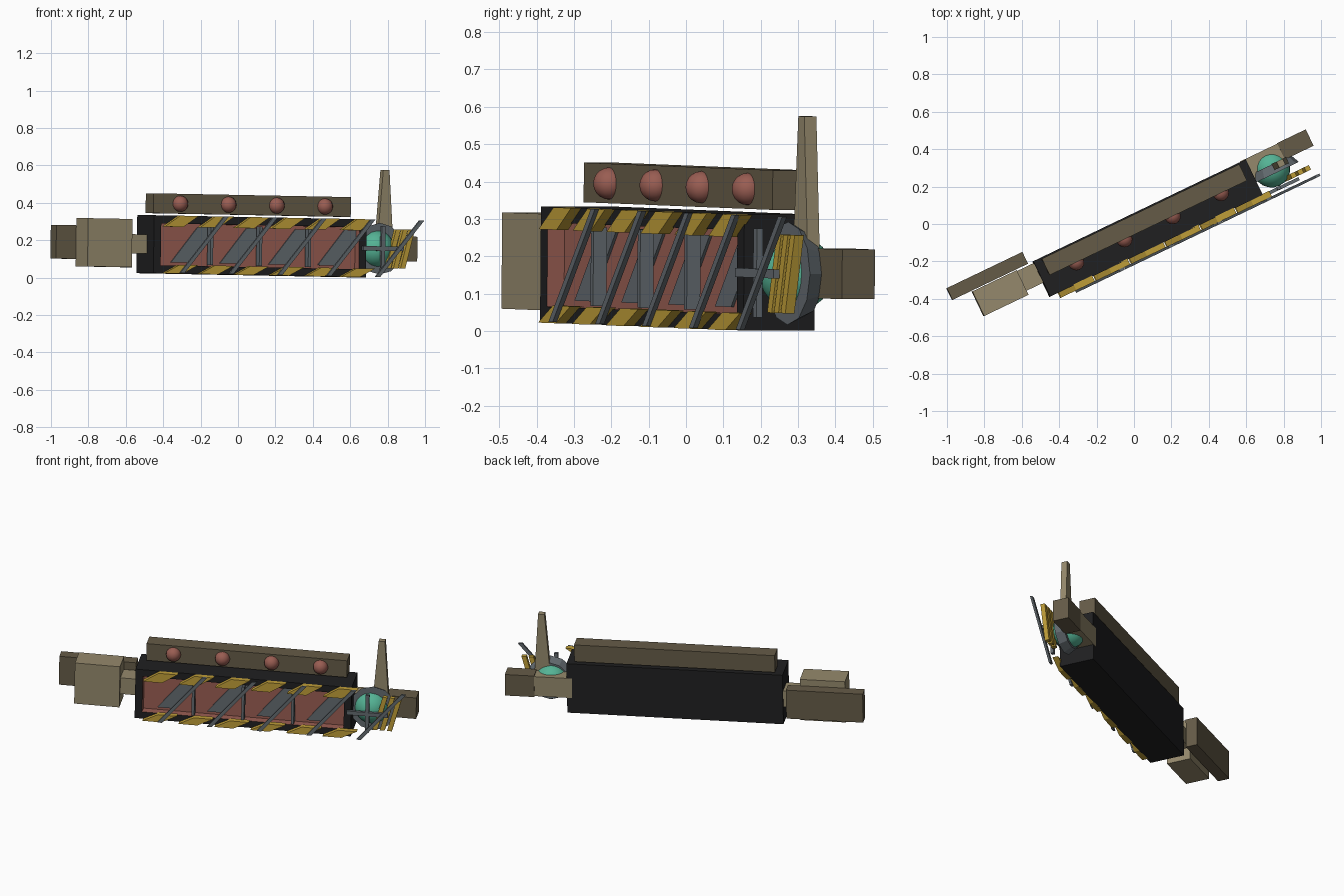
import bpy, bmesh, math
from mathutils import Matrix, Vector

old = bpy.data.objects.get("Cube")
if old:
    bpy.data.objects.remove(old, do_unlink=True)

# Everything is built along a straight axis, then turned and tilted slightly
FRAME = (Matrix.Translation((0.0725, -0.0225, 0.1675))
         @ Matrix.Rotation(math.radians(25.6), 4, 'Z')
         @ Matrix.Rotation(math.radians(1.0), 4, 'Y'))


def material(name, rgb):
    m = bpy.data.materials.new(name)
    m.use_nodes = True
    color = (*rgb, 1.0)
    m.diffuse_color = color
    bsdf = next(n for n in m.node_tree.nodes if n.type == 'BSDF_PRINCIPLED')
    bsdf.inputs["Base Color"].default_value = color
    return m


BLACK = material("black", (0.014, 0.014, 0.015))
TAN = material("tan", (0.30, 0.25, 0.15))
BROWN = material("dark brown", (0.13, 0.105, 0.063))
YELLOW = material("yellow", (0.52, 0.34, 0.04))
RED = material("dull red", (0.32, 0.11, 0.085))
GREY = material("steel grey", (0.125, 0.145, 0.16))
TEAL = material("teal", (0.09, 0.45, 0.30))


def finish(name, bm, *mats):
    bmesh.ops.recalc_face_normals(bm, faces=bm.faces)
    mesh = bpy.data.meshes.new(name)
    bm.to_mesh(mesh)
    bm.free()
    for m in mats:
        mesh.materials.append(m)
    obj = bpy.data.objects.new(name, mesh)
    bpy.context.collection.objects.link(obj)
    obj.matrix_world = FRAME
    return obj


def block_mesh(u, v, w, skew=0.0, taper=1.0):
    """Box between three (low, high) ranges; the top may be shifted or narrowed along u."""
    bm = bmesh.new()
    bmesh.ops.create_cube(bm, size=1.0)
    mid = Vector([sum(r) / 2 for r in (u, v, w)])
    size = Vector([r[1] - r[0] for r in (u, v, w)])
    for vert in bm.verts:
        top = vert.co.z > 0
        vert.co = mid + vert.co * size
        if top:
            vert.co.x = mid.x + (vert.co.x - mid.x) * taper + skew
    return bm


def block(name, mat, u, v, w, skew=0.0, taper=1.0):
    return finish(name, block_mesh(u, v, w, skew, taper), mat)


def ball(name, mat, center, radius, segments, rings):
    bm = bmesh.new()
    bmesh.ops.create_uvsphere(bm, u_segments=segments, v_segments=rings, radius=radius,
                              matrix=Matrix.Translation(center))
    for f in bm.faces:
        f.smooth = True
    return finish(name, bm, mat)


# Main body with a red-lined recess in its front
bm = block_mesh((-0.63, 0.63), (-0.105, 0.105), (-0.155, 0.155))
bm.normal_update()
front = min(bm.faces, key=lambda f: f.calc_center_median().y)
bmesh.ops.inset_region(bm, faces=[front], thickness=0.06)
walls = bmesh.ops.inset_individual(bm, faces=[front], thickness=0.001, depth=-0.05)["faces"]
for f in [front, *walls]:
    f.material_index = 1
finish("body", bm, BLACK, RED)

# Top rail with round lamps
block("top_rail", BROWN, (-0.585, 0.585), (0.0, 0.097), (0.167, 0.273))
for i in range(4):
    ball(f"rail_lamp_{i + 1}", RED, (-0.427 + 0.286 * i, 0, 0.22), 0.043, 16, 10)

# Slanted hazard stripes above and below the recess
for i in range(6):
    u = -0.58 + 0.21 * i
    for side, w in (("top", (0.095, 0.155)), ("bottom", (-0.155, -0.108))):
        block(f"{side}_stripe_{i + 1}", YELLOW, (u, u + 0.11), (-0.135, -0.1), w, skew=0.09)

# Slanted plates and upright posts inside the recess
for i in range(4):
    u = -0.376 + 0.29 * i
    block(f"slanted_plate_{i + 1}", GREY, (u - 0.13, u - 0.03), (-0.063, -0.05),
          (-0.095, 0.095), skew=0.155)
for i in range(3):
    u = -0.29 + 0.29 * i
    block(f"post_{i + 1}", GREY, (u - 0.008, u + 0.008), (-0.115, -0.075), (-0.105, 0.105))

# Long diagonal rods across the front
for i in range(5):
    u = -0.491 + 0.29 * i
    block(f"diagonal_rod_{i + 1}", GREY, (u, u + 0.026), (-0.147, -0.133),
          (-0.152, 0.155), skew=0.257)

# Tail blocks on the right end
block("tail_connector", TAN, (-0.75, -0.6), (-0.022, 0.095), (-0.05, 0.052))
block("tail_block", TAN, (-0.993, -0.73), (-0.046, 0.1), (-0.125, 0.133))
block("tail_back_plate", BROWN, (-1.108, -0.66), (0.105, 0.175), (-0.085, 0.095))

# Nose blocks and fin on the left end
block("nose_connector", TAN, (0.6, 0.835), (-0.02, 0.108), (-0.06, 0.063))
block("nose_block", BROWN, (0.82, 0.99), (0.014, 0.111), (-0.065, 0.068))
block("fin", TAN, (0.735, 0.837), (-0.013, 0.023), (-0.02, 0.421), taper=0.36)

# Faceted dish with a teal dome
bm = bmesh.new()
bmesh.ops.create_cone(bm, cap_ends=True, segments=12, radius1=0.138, radius2=0.115, depth=0.05,
                      matrix=Matrix.Translation((0.745, -0.005, 0))
                      @ Matrix.Rotation(math.radians(-90), 4, 'X'))
finish("dish", bm, GREY)
ball("dish_dome", TEAL, (0.735, 0.0, 0.0), 0.1, 20, 12)

# Yellow bars and grey cross in front of the dish
for i in range(3):
    u = 0.755 + 0.042 * i
    block(f"dish_bar_{i + 1}", YELLOW, (u, u + 0.028), (-0.095, -0.068), (-0.105, 0.105), skew=0.055)
block("cross_upright", GREY, (0.714, 0.736), (-0.118, -0.1), (-0.118, 0.12))
block("cross_arm", GREY, (0.605, 0.845), (-0.12, -0.102), (-0.012, 0.012))
